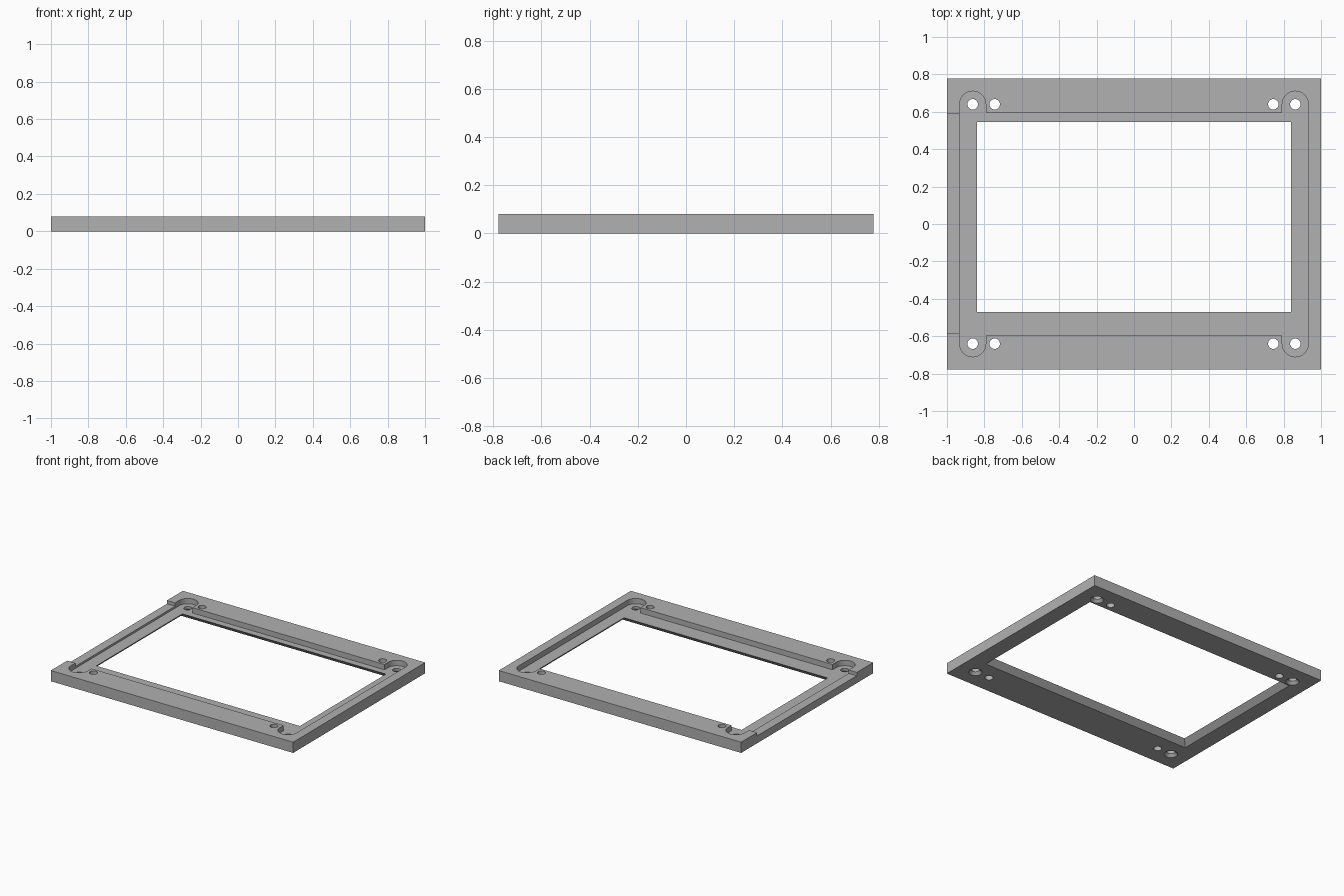
import bpy
import bmesh
from math import cos, sin, pi

cube = bpy.data.objects.get("Cube")
if cube:
    bpy.data.objects.remove(cube, do_unlink=True)

HEIGHT, FLOOR, NOTCH = 0.08, 0.04, 0.055
ABOVE, BELOW = 0.12, -0.01
HOLE_X, HOLE_Y = 0.8625, 0.64
LOBE_R, HOLE_R = 0.07, 0.028

grey = bpy.data.materials.new("plain grey")
grey.use_nodes = True
colour = (0.44, 0.44, 0.44, 1)
grey.diffuse_color = colour
grey.node_tree.nodes["Principled BSDF"].inputs["Base Color"].default_value = colour


def rect(x0, x1, y0, y1, grow=0):
    x0, x1, y0, y1 = x0 - grow, x1 + grow, y0 - grow, y1 + grow
    return [(x0, y0), (x1, y0), (x1, y1), (x0, y1)]


def arc(cx, cy, r, start, sweep, steps):
    return [(cx + r * cos(start + sweep * i / steps),
             cy + r * sin(start + sweep * i / steps)) for i in range(steps + 1)]


def loft(name, rings):
    """Closed solid through matching outlines, given as (points, height)."""
    bm = bmesh.new()
    loops = [[bm.verts.new((x, y, z)) for x, y in pts] for pts, z in rings]
    bm.faces.new(loops[0][::-1])
    bm.faces.new(loops[-1])
    for low, high in zip(loops, loops[1:]):
        n = len(low)
        for i in range(n):
            j = (i + 1) % n
            bm.faces.new((low[i], low[j], high[j], high[i]))
    bmesh.ops.recalc_face_normals(bm, faces=bm.faces)
    mesh = bpy.data.meshes.new(name)
    bm.to_mesh(mesh)
    bm.free()
    mesh.materials.append(grey)
    obj = bpy.data.objects.new(name, mesh)
    bpy.context.collection.objects.link(obj)
    return obj


def cut(target, cutter):
    cutter.hide_render = True
    mod = target.modifiers.new("cut", "BOOLEAN")
    mod.operation = "DIFFERENCE"
    mod.solver = "EXACT"
    mod.object = cutter
    bpy.context.view_layer.objects.active = target
    bpy.ops.object.modifier_apply(modifier=mod.name)
    bpy.data.objects.remove(cutter, do_unlink=True)


# Outer plate
plate = rect(-1, 1, -0.778, 0.778)
frame = loft("bezel_frame", [(plate, 0), (plate, HEIGHT)])

# Recessed pocket with a round lobe at each corner
pocket = []
for side, start in ((1, 0), (-1, pi)):
    for sx in (side, -side):
        lobe = arc(sx * HOLE_X, side * HOLE_Y, LOBE_R, start, pi, 24)
        corner_x = sx * HOLE_X - side * sx * side * LOBE_R
        inner = (corner_x, side * 0.595)
        pocket += lobe + [inner] if sx == side else [inner] + lobe
cut(frame, loft("pocket_cutter", [(pocket, FLOOR), (pocket, ABOVE)]))

# Shallow side notch that opens the pocket to the edge
notch = rect(-1.1, -0.9, -0.585, 0.59)
cut(frame, loft("notch_cutter", [(notch, NOTCH), (notch, ABOVE)]))

# Window, bevelled wider towards the underside
window = (-0.84, 0.84, -0.47, 0.545)
cut(frame, loft("window_cutter", [
    (rect(*window, grow=FLOOR - BELOW), BELOW),
    (rect(*window), FLOOR),
    (rect(*window), ABOVE)]))

# Countersunk corner holes and plain holes beside them
for sx in (-1, 1):
    for sy in (-1, 1):
        def ring(x, r):
            return arc(sx * x, sy * HOLE_Y, r, 0, 2 * pi, 32)[:-1]
        cut(frame, loft("screw_cutter", [
            (ring(HOLE_X, 0.055), BELOW),
            (ring(HOLE_X, HOLE_R), 0.02),
            (ring(HOLE_X, HOLE_R), ABOVE)]))
        cut(frame, loft("hole_cutter", [
            (ring(0.745, HOLE_R), BELOW), (ring(0.745, HOLE_R), ABOVE)]))

# Smooth the round walls, keep the edges sharp
bpy.ops.object.select_all(action="DESELECT")
frame.select_set(True)
bpy.context.view_layer.objects.active = frame
bpy.ops.object.shade_smooth_by_angle(angle=pi / 6)
